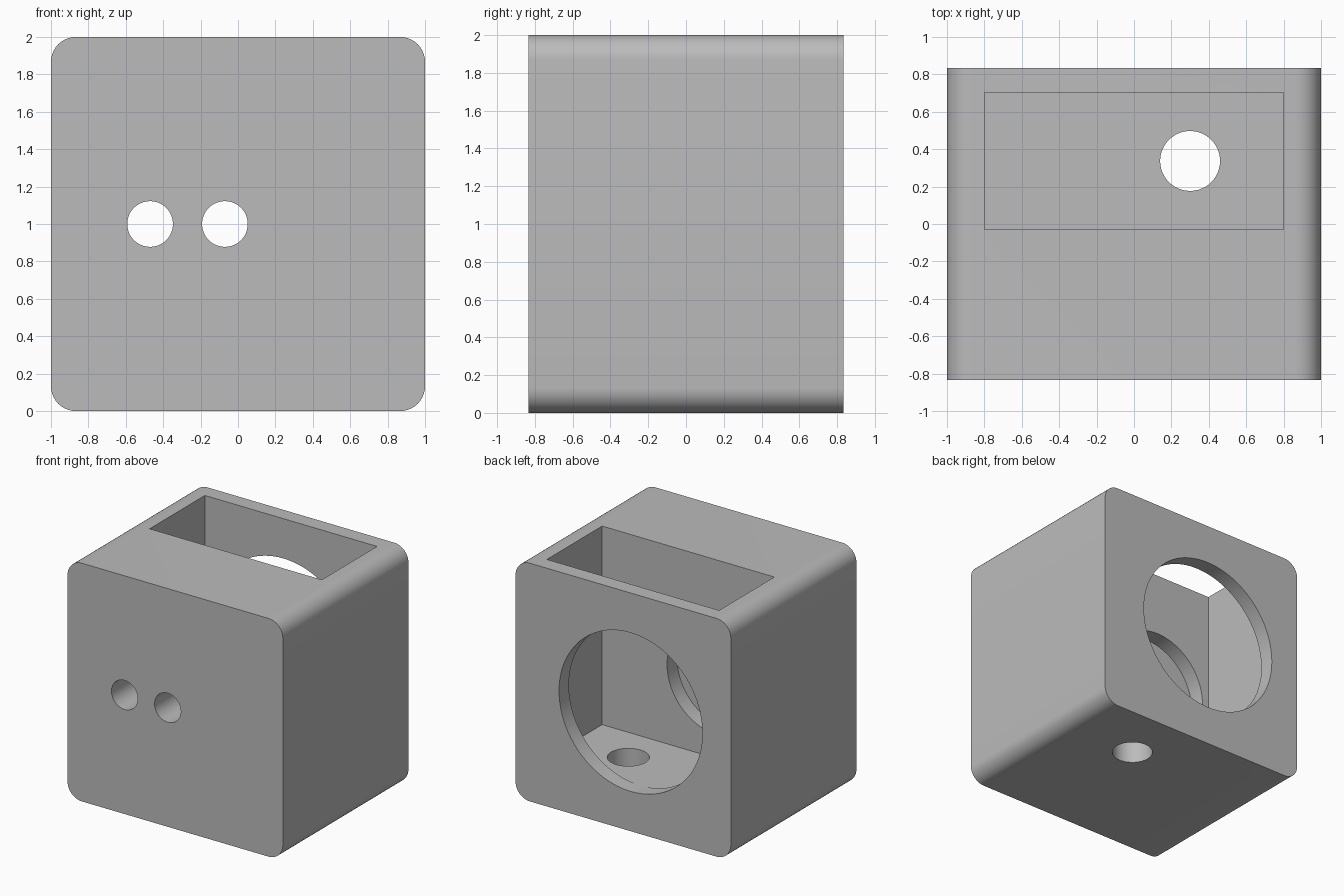
import bpy, bmesh, math
from mathutils import Matrix, Vector

cube = bpy.data.objects.get("Cube")
if cube:
    bpy.data.objects.remove(cube, do_unlink=True)

grey = bpy.data.materials.new("plain_grey")
grey.use_nodes = True
colour = (0.5, 0.5, 0.5, 1)
grey.diffuse_color = colour
grey.node_tree.nodes["Principled BSDF"].inputs["Base Color"].default_value = colour


def add_object(name, bm):
    mesh = bpy.data.meshes.new(name)
    bm.to_mesh(mesh)
    bm.free()
    mesh.materials.append(grey)
    obj = bpy.data.objects.new(name, mesh)
    bpy.context.collection.objects.link(obj)
    return obj


def box(name, low, high, round_radius=0):
    """Box between two corners, optionally rounded along its y edges."""
    low, high = Vector(low), Vector(high)
    bm = bmesh.new()
    bmesh.ops.create_cube(bm, size=1)
    bmesh.ops.scale(bm, vec=high - low, verts=bm.verts)
    bmesh.ops.translate(bm, vec=(low + high) / 2, verts=bm.verts)
    if round_radius:
        edges = [e for e in bm.edges
                 if abs(e.verts[0].co.y - e.verts[1].co.y) > 0.1]
        bmesh.ops.bevel(bm, geom=edges, offset=round_radius, segments=10,
                        profile=0.5, affect='EDGES')
    return add_object(name, bm)


def cylinder(name, start, end, radius):
    """Cylinder between two points."""
    start, end = Vector(start), Vector(end)
    axis = end - start
    turn = axis.to_track_quat('Z', 'Y').to_matrix().to_4x4()
    bm = bmesh.new()
    bmesh.ops.create_cone(bm, cap_ends=True, segments=96, radius1=radius,
                          radius2=radius, depth=axis.length,
                          matrix=Matrix.Translation((start + end) / 2) @ turn)
    return add_object(name, bm)


# Rounded block
W, D, H = 1.0, 0.833, 2.0
housing = box("housing", (-W, -D, 0), (W, D, H), 0.133)

# Pocket, round openings and the shallow recess behind the two front holes
wall = -0.03
cutters = [
    box("pocket_cutter", (-0.8, wall, 0.333), (0.8, 0.703, H + 0.2)),
    cylinder("back_opening_cutter", (-0.07, 0.6, 1), (-0.07, D + 0.2, 1), 0.666),
    cylinder("recess_cutter", (-0.27, wall - 0.133, 1), (-0.27, 0.1, 1), 0.467),
    cylinder("floor_hole_cutter", (0.3, 0.337, -0.2), (0.3, 0.337, 0.5), 0.16),
]
for x in (-0.47, -0.07):
    cutters.append(cylinder("front_hole_cutter", (x, -D - 0.2, 1), (x, 0.05, 1), 0.122))

bpy.ops.object.select_all(action='DESELECT')
housing.select_set(True)
bpy.context.view_layer.objects.active = housing
for cutter in cutters:
    cutter.hide_render = True
    mod = housing.modifiers.new("cut", 'BOOLEAN')
    mod.operation = 'DIFFERENCE'
    mod.solver = 'EXACT'
    mod.object = cutter
    bpy.ops.object.modifier_apply(modifier=mod.name)
    bpy.data.objects.remove(cutter, do_unlink=True)

bpy.ops.object.shade_smooth_by_angle(angle=math.radians(30))
